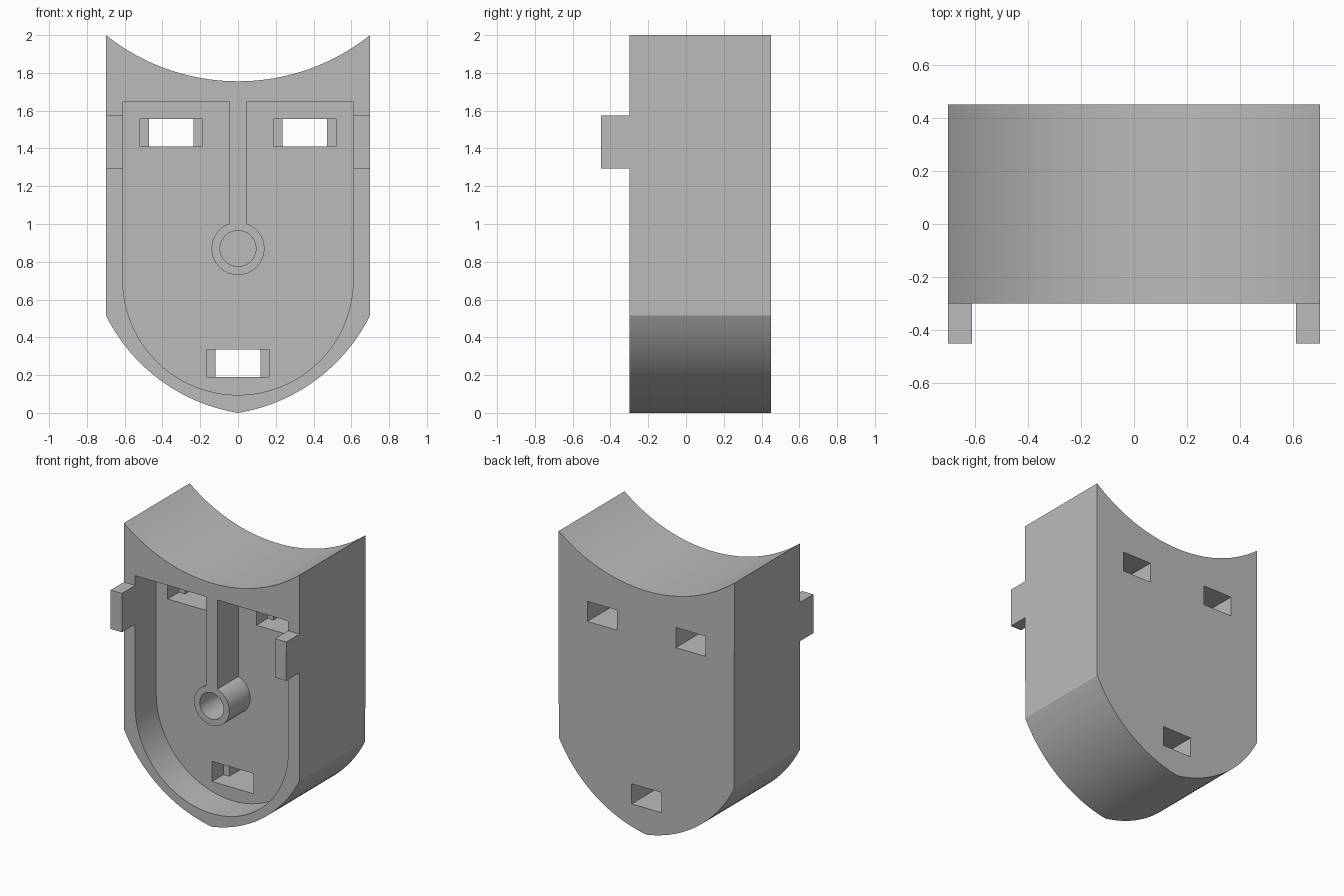
import bpy, bmesh
from math import sin, cos, pi, atan2

if "Cube" in bpy.data.objects:
    bpy.data.objects.remove(bpy.data.objects["Cube"], do_unlink=True)

grey = bpy.data.materials.new("plain grey")
grey.use_nodes = True
grey.diffuse_color = (0.5, 0.5, 0.5, 1)
grey.node_tree.nodes["Principled BSDF"].inputs["Base Color"].default_value = (0.5, 0.5, 0.5, 1)

FRONT, FLOOR, BACK, EAR = -0.30, -0.06, 0.45, -0.45
HALF, INNER = 0.70, 0.61


def arc(cx, cz, r, a0, a1, n):
    return [(cx + r * cos(a0 + (a1 - a0) * i / n), cz + r * sin(a0 + (a1 - a0) * i / n))
            for i in range(n + 1)]


def arc_between(p, q, cx, cz, n):
    a0, a1 = (atan2(z - cz, x - cx) for x, z in (p, q))
    r = ((p[0] - cx) ** 2 + (p[1] - cz) ** 2) ** 0.5
    return arc(cx, cz, r, a0, a1, n)


def circle(cz, r, n=64):
    return arc(0, cz, r, 0, 2 * pi, n)[:-1]


def rect(x0, x1, z0, z1):
    return [(x0, z0), (x1, z0), (x1, z1), (x0, z1)]


def prism(name, outline, y0, y1):
    """Extrude an x-z outline along y."""
    bm = bmesh.new()
    face = bm.faces.new([bm.verts.new((x, y0, z)) for x, z in outline])
    new = bmesh.ops.extrude_face_region(bm, geom=[face])["geom"]
    bmesh.ops.translate(bm, vec=(0, y1 - y0, 0),
                        verts=[v for v in new if isinstance(v, bmesh.types.BMVert)])
    bmesh.ops.recalc_face_normals(bm, faces=bm.faces)
    mesh = bpy.data.meshes.new(name)
    bm.to_mesh(mesh)
    bm.free()
    mesh.materials.append(grey)
    obj = bpy.data.objects.new(name, mesh)
    bpy.context.collection.objects.link(obj)
    return obj


def cut(target, cutter):
    """Subtract the cutter, then discard it."""
    mod = target.modifiers.new("cut", "BOOLEAN")
    mod.operation, mod.solver, mod.object = "DIFFERENCE", "EXACT", cutter
    bpy.context.view_layer.objects.active = target
    bpy.ops.object.modifier_apply(modifier=mod.name)
    bpy.data.objects.remove(cutter, do_unlink=True)


# Shield outline: pointed bottom from two arcs, hollow arc on top
right_bottom = arc_between((0, 0), (HALF, 0.515), -0.153, 0.939, 24)
top = arc_between((HALF, 2.0), (-HALF, 2.0), 0, 2.878, 48)
left_bottom = [(-x, z) for x, z in reversed(right_bottom[1:])]
top = [(x, 2.878 - abs(z - 2.878)) for x, z in
       arc(0, 2.878, 1.1225, atan2(-0.878, HALF), atan2(-0.878, -HALF), 48)]
top[0], top[-1] = (HALF, 2.0), (-HALF, 2.0)
body = prism("shield_body", right_bottom + top + left_bottom, EAR, BACK)

# Trim the front so that only the two ears stand proud
cut(body, prism("trim_low", rect(-1, 1, -1, 1.295), -1, FRONT))
cut(body, prism("trim_high", rect(-1, 1, 1.575, 3), -1, FRONT))
cut(body, prism("trim_middle", rect(-INNER, INNER, 1.2, 1.7), -1, FRONT))

# Recess, leaving the rib and the round boss standing
recess = prism("recess", arc(0, 0.705, INNER, pi, 2 * pi, 48)
               + [(INNER, 1.645), (-INNER, 1.645)], -0.8, FLOOR)
cut(recess, prism("rib", rect(-0.045, 0.045, 0.87, 1.9), -1, 0.2))
cut(recess, prism("boss", circle(0.87, 0.14), -1, 0.2))
cut(body, recess)
cut(body, prism("bore", circle(0.87, 0.095), -0.8, FLOOR))

# Stepped slots: wide pocket in front, narrow opening through the back
for x, z in ((-0.353, 1.41), (0.353, 1.41), (0, 0.19)):
    cut(body, prism("pocket", rect(x - 0.165, x + 0.165, z, z + 0.145), -0.2, 0.07))
    cut(body, prism("opening", rect(x - 0.118, x + 0.118, z, z + 0.145), -0.2, 0.6))

# Smooth the curved walls, keep the edges sharp
bpy.ops.object.select_all(action="DESELECT")
body.select_set(True)
bpy.context.view_layer.objects.active = body
bpy.ops.object.shade_smooth_by_angle(angle=0.3)
